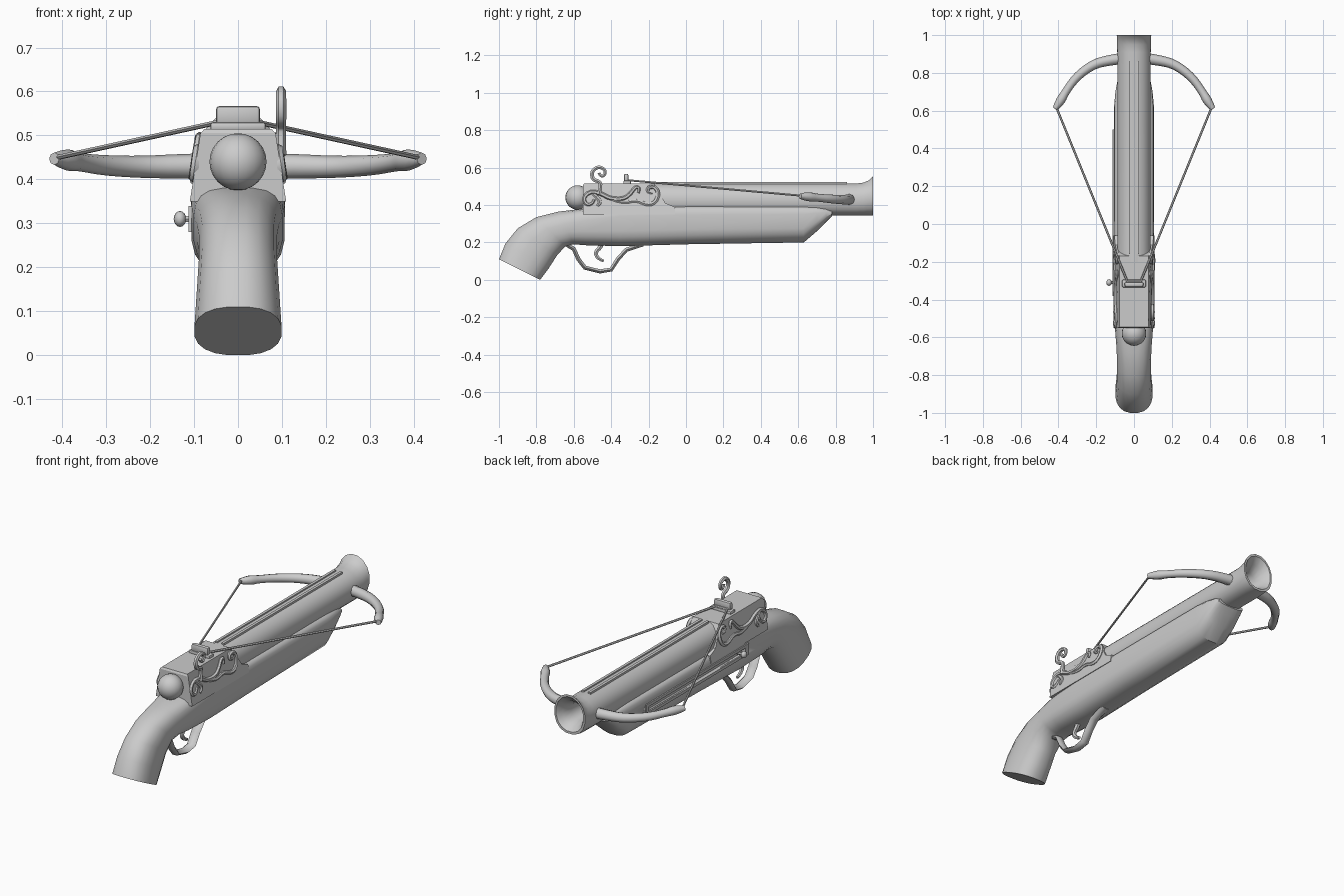
import bpy, bmesh, math
from mathutils import Vector

if "Cube" in bpy.data.objects:
    bpy.data.objects.remove(bpy.data.objects["Cube"])


def add(name, bm, angle=35):
    bmesh.ops.recalc_face_normals(bm, faces=bm.faces)
    me = bpy.data.meshes.new(name)
    bm.to_mesh(me)
    bm.free()
    ob = bpy.data.objects.new(name, me)
    bpy.context.collection.objects.link(ob)
    bpy.ops.object.select_all(action='DESELECT')
    ob.select_set(True)
    bpy.context.view_layer.objects.active = ob
    bpy.ops.object.shade_smooth_by_angle(angle=math.radians(angle))
    return ob


def loft(name, sections, n=16):
    """Sections: top y, top z, bottom y, bottom z, half width, top and bottom squareness."""
    bm = bmesh.new()
    rings = []
    for ty, tz, by, bz, hw, et, eb in sections:
        ring = []
        for i in range(n):
            a = 2 * math.pi * (i + 0.5) / n
            c, s = math.cos(a), math.sin(a)
            p = 2 / (et if s > 0 else eb)
            u = math.copysign(abs(c) ** p, c)
            v = math.copysign(abs(s) ** p, s)
            v /= math.sin(math.pi / 2 - math.pi / n) ** p
            ring.append(bm.verts.new((hw * u, (ty + by) / 2 + v * (ty - by) / 2,
                                      (tz + bz) / 2 + v * (tz - bz) / 2)))
        rings.append(ring)
    for a, b in zip(rings, rings[1:]):
        for i in range(n):
            j = (i + 1) % n
            bm.faces.new((a[i], a[j], b[j], b[i]))
    bm.faces.new(rings[0])
    bm.faces.new(rings[-1])
    return add(name, bm)


def tube(name, pts, radii, smooth=True, sx=1, res=1):
    cu = bpy.data.curves.new(name, 'CURVE')
    cu.dimensions = '3D'
    cu.bevel_depth = 1
    cu.bevel_resolution = res
    cu.use_fill_caps = True
    cu.resolution_u = 3
    sp = cu.splines.new('NURBS' if smooth else 'POLY')
    sp.points.add(len(pts) - 1)
    for i, (pt, p) in enumerate(zip(sp.points, pts)):
        pt.co = (*p, 1)
        pt.radius = radii[i] if isinstance(radii, (list, tuple)) else radii
    if smooth:
        sp.order_u = 3
        sp.use_endpoint_u = True
    tmp = bpy.data.objects.new(name + "_path", cu)
    bpy.context.collection.objects.link(tmp)
    dg = bpy.context.evaluated_depsgraph_get()
    bm = bmesh.new()
    me = bpy.data.meshes.new_from_object(tmp.evaluated_get(dg))
    bm.from_mesh(me)
    bpy.data.objects.remove(tmp)
    for v in bm.verts:
        v.co.x *= sx
    return add(name, bm, 50)


def box(name, x0, x1, y0, y1, z0, z1, bevel=0):
    bm = bmesh.new()
    bmesh.ops.create_cube(bm, size=1)
    for v in bm.verts:
        v.co = Vector((x0 + (v.co.x + .5) * (x1 - x0), y0 + (v.co.y + .5) * (y1 - y0),
                       z0 + (v.co.z + .5) * (z1 - z0)))
    if bevel:
        bmesh.ops.bevel(bm, geom=bm.edges[:], offset=bevel, segments=2, affect='EDGES', profile=.5)
    return add(name, bm)


def ball(name, loc, r, seg=16):
    bm = bmesh.new()
    bmesh.ops.create_uvsphere(bm, u_segments=seg, v_segments=seg // 2 + 2, radius=r)
    bmesh.ops.translate(bm, verts=bm.verts, vec=loc)
    return add(name, bm)


def side_x(z):
    return .108 - (z - .36) * .155


# wooden stock: butt, curved grip, long fore-end with tapered nose
stock = loft("stock", [
    (-1.0, .11, -.78, 0, .10, 2.4, 2.4),
    (-.965, .195, -.735, .06, .095, 2.4, 2.4),
    (-.90, .275, -.69, .13, .09, 2.4, 2.4),
    (-.80, .335, -.645, .18, .09, 2.4, 2.4),
    (-.68, .365, -.60, .19, .094, 2.5, 2.5),
    (-.55, .38, -.54, .185, .102, 3.5, 2.5),
    (-.35, .39, -.35, .18, .107, 6, 2.5),
    (.0, .395, .0, .19, .107, 6, 2.5),
    (.62, .395, .63, .2, .106, 6, 2.5),
    (.70, .392, .70, .26, .099, 5, 2.5),
    (.75, .385, .75, .31, .09, 4, 2.5),
    (.78, .37, .78, .34, .08, 3, 2.5)], 20)

# barrel with flared, hollow muzzle
loft("barrel", [
    (-.2, .515, -.2, .345, .09, 2, 2.6),
    (.91, .515, .91, .345, .09, 2, 2.6),
    (.95, .52, .95, .345, .091, 2, 2.5),
    (.98, .533, .98, .345, .092, 2, 2.4),
    (1.0, .555, 1.0, .345, .093, 2, 2.3),
    (1.0, .543, 1.0, .357, .083, 2, 2.2),
    (.97, .51, .97, .375, .064, 2, 2),
    (.92, .485, .92, .39, .048, 2, 2),
    (.8, .48, .8, .39, .045, 2, 2)])

# receiver block, narrower at the top, sloped at the front
prof = [(-.55, .35), (-.55, .505), (-.545, .515), (-.17, .515), (-.14, .46),
        (-.11, .41), (-.06, .39), (-.06, .35)]
bm = bmesh.new()
L = [bm.verts.new((-side_x(z) + (.008 if z > .51 else 0), y, z)) for y, z in prof]
R = [bm.verts.new((-v.co.x, v.co.y, v.co.z)) for v in L]
bm.faces.new(L)
bm.faces.new(R)
for i in range(len(L)):
    j = (i + 1) % len(L)
    bm.faces.new((L[i], L[j], R[j], R[i]))
add("receiver", bm, 20)
ball("breech_ball", (0, -.58, .44), .065, 20)

# bolt groove rails on top
for s in (-1, 1):
    box("groove_rail", s * .012, s * .027, -.16, .86, .50, .522)

# bow limbs, string and side scrollwork, mirrored
limb = [(.05, .878, .43), (.13, .868, .43), (.22, .845, .428), (.31, .775, .432),
        (.365, .695, .44), (.39, .65, .445), (.418, .61, .447)]
scrolls = [
    [(-.49, .43), (-.50, .405), (-.535, .40), (-.55, .44), (-.51, .475), (-.45, .46),
     (-.41, .435), (-.34, .43), (-.30, .455), (-.27, .50), (-.245, .49), (-.255, .465)],
    [(-.42, .44), (-.34, .405), (-.27, .43), (-.21, .40), (-.165, .41), (-.145, .46),
     (-.165, .50), (-.205, .495), (-.205, .465), (-.18, .465)],
    [(-.51, .47), (-.47, .44), (-.455, .41), (-.475, .395)]]
for s in (-1, 1):
    tube("bow_limb", [(s * x, y, z) for x, y, z in limb],
         [.03, .028, .025, .023, .02, .027, .014], res=2)
    tube("bow_string", [(s * .41, .615, .45), (s * .035, -.305, .532)], .006, False)
    for sc in scrolls:
        n = len(sc)
        tube("scroll", [(s * side_x(z), y, z) for y, z in sc],
             [.007 + .005 * math.sin(math.pi * i / (n - 1)) for i in range(n)])
tube("string_center", [(-.036, -.305, .532), (.036, -.305, .532)], .006, False)

# string catch
box("catch_base", -.063, .063, -.335, -.295, .51, .53, .006)
box("catch", -.05, .05, -.332, -.308, .525, .567, .008)

# curled hammer on the right side
tube("hammer", [(.098, y, z) for y, z in [
    (-.465, .455), (-.455, .50), (-.46, .525), (-.50, .535), (-.505, .58), (-.47, .607),
    (-.43, .59), (-.435, .555), (-.46, .555), (-.465, .572)]],
    [.012, .011, .011, .012, .012, .011, .010, .009, .009, .009])

# trigger and guard
tube("trigger_guard", [(0, y, z) for y, z in [
    (-.64, .19), (-.60, .165), (-.575, .11), (-.54, .065), (-.46, .045), (-.40, .055),
    (-.365, .11), (-.32, .16), (-.23, .19)]], .013, False, sx=2)
tube("trigger", [(0, y, z) for y, z in [
    (-.45, .20), (-.455, .175), (-.485, .15), (-.475, .115), (-.44, .10)]],
    [.016, .014, .012, .011, .008])

# cocking slide on the left side: framed slot and knob
plate = box("slide_plate", -.113, -.08, -.38, .5, .28, .34)
cutter = box("slot_cutter", -.15, -.092, -.35, .48, .296, .324)
cutter.hide_render = True
cutter.hide_set(True)
for ob in (stock, plate):
    m = ob.modifiers.new("slot", 'BOOLEAN')
    m.operation = 'DIFFERENCE'
    m.object = cutter
    m.solver = 'EXACT'
tube("slide_stem", [(-.09, -.31, .31), (-.13, -.31, .31)], .008, False)
knob = ball("slide_knob", (0, 0, 0), .018, 12)
knob.scale.x = .8
knob.location = (-.132, -.31, .31)
